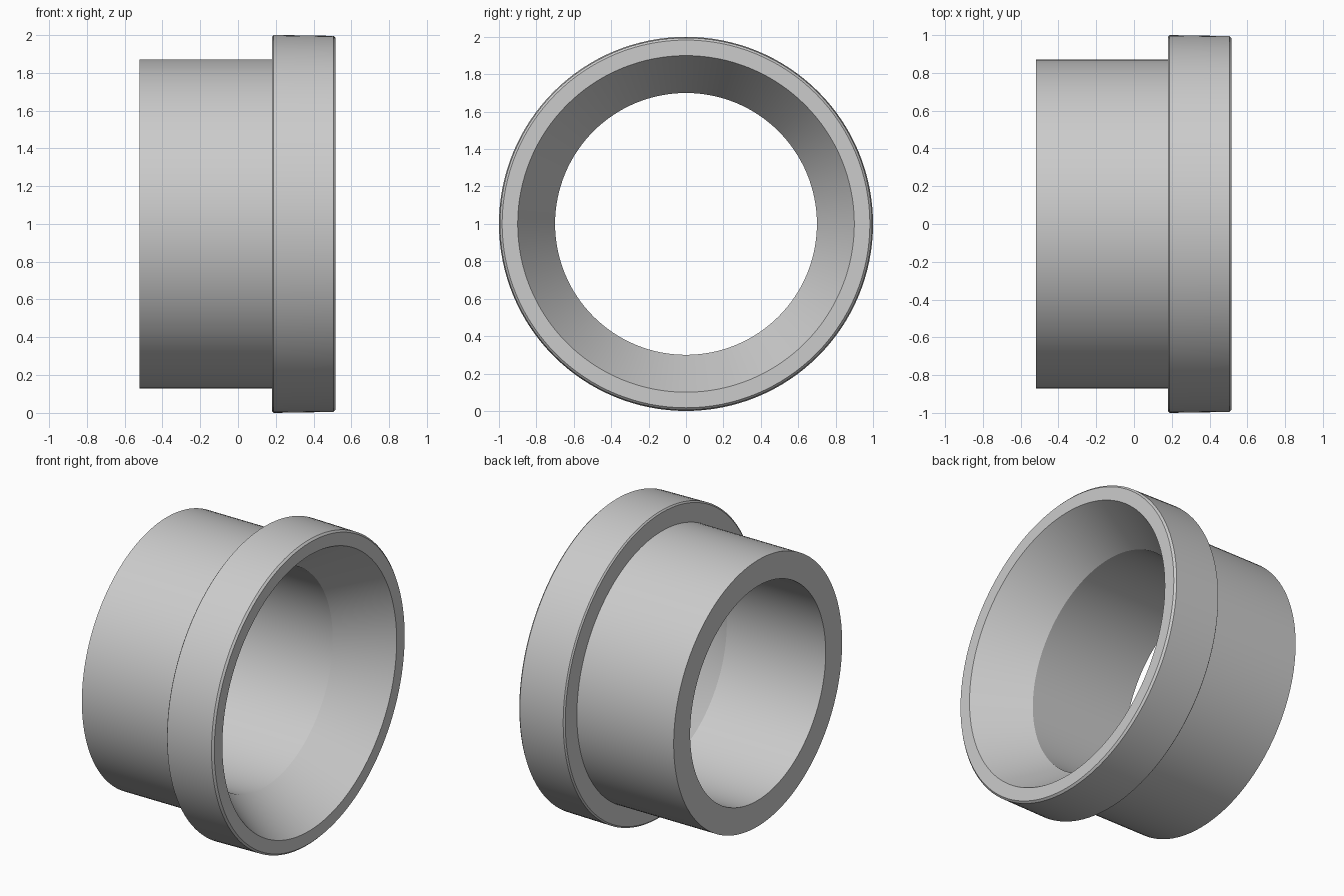
import bpy, bmesh
from math import radians, tau
from mathutils import Matrix, Vector

cube = bpy.data.objects.get("Cube")
if cube:
    bpy.data.objects.remove(cube)

SEGMENTS = 128

# Plain grey finish
grey = bpy.data.materials.new("plain grey")
grey.use_nodes = True
colour = (0.6, 0.6, 0.6, 1)
grey.diffuse_color = colour
grey.node_tree.nodes["Principled BSDF"].inputs["Base Color"].default_value = colour

# Closed cross-section as (x, radius): sleeve, chamfered collar, flared mouth, bore
profile = [
    (-0.52, 0.70), (-0.52, 0.87), (0.18, 0.87),
    (0.18, 0.99), (0.188, 1.0), (0.505, 0.995), (0.517, 0.983),
    (0.517, 0.90), (0.195, 0.70),
]


def lathe(name, section):
    """Revolve a closed section about the x axis, lifted to stand on the floor."""
    bm = bmesh.new()
    verts = [bm.verts.new((x, 0, r)) for x, r in section]
    edges = [bm.edges.new((v, verts[i - 1])) for i, v in enumerate(verts)]
    bmesh.ops.spin(bm, geom=verts + edges, cent=(0, 0, 0), axis=(1, 0, 0),
                   angle=tau, steps=SEGMENTS, use_merge=True)
    bmesh.ops.remove_doubles(bm, verts=bm.verts, dist=1e-5)
    bmesh.ops.recalc_face_normals(bm, faces=bm.faces)
    bmesh.ops.transform(bm, matrix=Matrix.Translation(Vector((0, 0, 1))), verts=bm.verts)
    mesh = bpy.data.meshes.new(name)
    bm.to_mesh(mesh)
    bm.free()
    mesh.materials.append(grey)
    obj = bpy.data.objects.new(name, mesh)
    bpy.context.collection.objects.link(obj)
    return obj


bushing = lathe("flanged_bushing", profile)
bpy.ops.object.select_all(action="DESELECT")
bushing.select_set(True)
bpy.context.view_layer.objects.active = bushing
bpy.ops.object.shade_smooth_by_angle(angle=radians(30))
